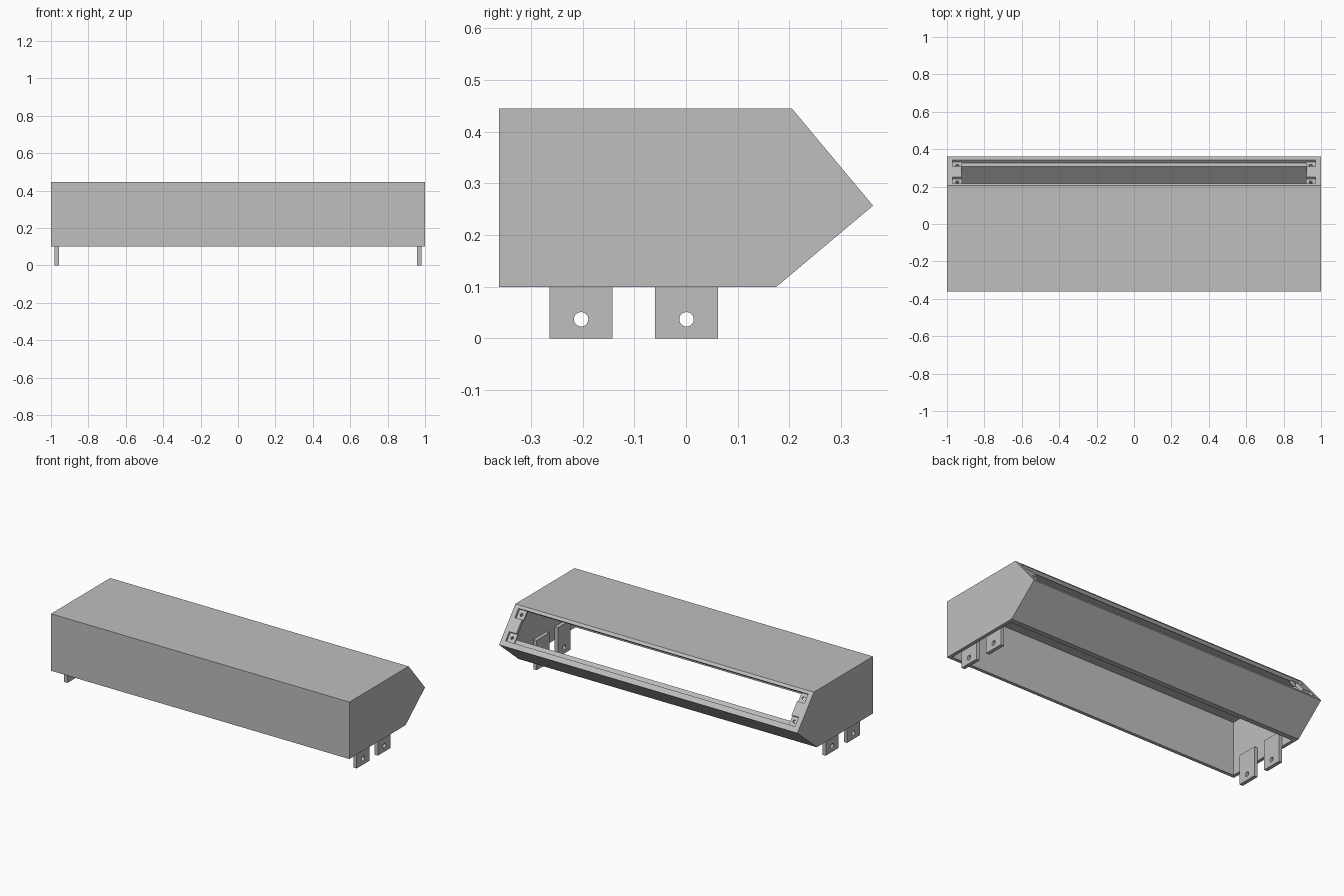
import bpy, bmesh
from mathutils import Matrix, Vector

cube = bpy.data.objects.get("Cube")
if cube:
    bpy.data.objects.remove(cube, do_unlink=True)

grey = bpy.data.materials.new("plain grey")
grey.use_nodes = True
grey.diffuse_color = (0.52, 0.52, 0.52, 1)
grey.node_tree.nodes["Principled BSDF"].inputs["Base Color"].default_value = grey.diffuse_color


def finish(name, bm):
    bmesh.ops.recalc_face_normals(bm, faces=bm.faces)
    mesh = bpy.data.meshes.new(name)
    bm.to_mesh(mesh)
    bm.free()
    mesh.materials.append(grey)
    obj = bpy.data.objects.new(name, mesh)
    bpy.context.collection.objects.link(obj)
    return obj


def prism(name, profile, half_width):
    """Extrude a (y, z) profile along x."""
    bm = bmesh.new()
    face = bm.faces.new([bm.verts.new((-half_width, y, z)) for y, z in profile])
    side = bmesh.ops.extrude_face_region(bm, geom=[face])
    moved = [v for v in side["geom"] if isinstance(v, bmesh.types.BMVert)]
    bmesh.ops.translate(bm, verts=moved, vec=(2 * half_width, 0, 0))
    return finish(name, bm)


def box(name, low, high, frame=Matrix()):
    low, high = Vector(low), Vector(high)
    bm = bmesh.new()
    bmesh.ops.create_cube(bm, size=1)
    place = Matrix.Translation((low + high) / 2) @ Matrix.Diagonal((high - low).to_4d())
    bmesh.ops.transform(bm, matrix=frame @ place, verts=bm.verts)
    return finish(name, bm)


def rod(name, radius, matrix, sides=24):
    bm = bmesh.new()
    bmesh.ops.create_cone(bm, cap_ends=True, segments=sides, radius1=radius,
                          radius2=radius, depth=0.1, matrix=matrix)
    return finish(name, bm)


def cut(target, cutter):
    """Subtract the cutter, then discard it."""
    cutter.hide_render = True
    mod = target.modifiers.new("cut", "BOOLEAN")
    mod.operation, mod.solver, mod.object = "DIFFERENCE", "EXACT", cutter
    bpy.context.view_layer.update()
    result = target.evaluated_get(bpy.context.evaluated_depsgraph_get())
    mesh = bpy.data.meshes.new_from_object(result)
    target.modifiers.clear()
    target.data = mesh
    bpy.data.objects.remove(cutter, do_unlink=True)


# Hollow housing, open underneath
outer = [(-0.362, 0.1), (0.175, 0.1), (0.362, 0.257), (0.205, 0.445), (-0.362, 0.445)]
inner = [(-0.342, 0.05), (0.144, 0.05), (0.144, 0.1), (0.332, 0.26), (0.195, 0.425), (-0.342, 0.425)]
housing = prism("housing", outer, 1.0)
cut(housing, prism("cavity", inner, 0.98))

# Frame on the sloped back: x across, y down the slope, z outward
top_edge = Vector((0, 0.205, 0.445))
across = Vector((1, 0, 0))
down = (Vector((0, 0.362, 0.257)) - top_edge).normalized()
normal = down.cross(across)
if normal.z < 0:
    normal, across = -normal, -across
slope = Matrix((across, down, normal)).transposed().to_4x4()
slope.translation = top_edge

# Display opening with four corner pockets and screw mounts
start, end, pocket = 0.019, 0.213, 0.055
cut(housing, box("opening", (-0.922, start, -0.021), (0.922, end, 0.03), slope))
for side_name, side in (("right", -1), ("left", 1)):
    for row, s0 in (("upper", start), ("lower", end - pocket)):
        xs = sorted((side * 0.92, side * 0.97))
        cut(housing, box("pocket", (xs[0], s0, -0.021), (xs[1], s0 + pocket, 0.03), slope))
        mount = box(f"{row}_{side_name}_screw_mount", (xs[0], s0, -0.026),
                    (xs[1], s0 + pocket, -0.014), slope)
        centre = Matrix.Translation((side * 0.945, s0 + pocket / 2, -0.02))
        cut(mount, rod("screw_hole", 0.009, slope @ centre))

# Mounting tabs with bolt holes, fixed inside the end walls
for side_name, side in (("right", -1), ("left", 1)):
    for place, y in (("front", -0.203), ("rear", 0.001)):
        xs = sorted((side * 0.958, side * 0.98))
        tab = box(f"{place}_{side_name}_tab", (xs[0], y - 0.061, 0), (xs[1], y + 0.061, 0.18))
        turn = Matrix.Translation((side * 0.97, y, 0.037)) @ Matrix.Rotation(1.5708, 4, "Y")
        cut(tab, rod("bolt_hole", 0.014, turn))
